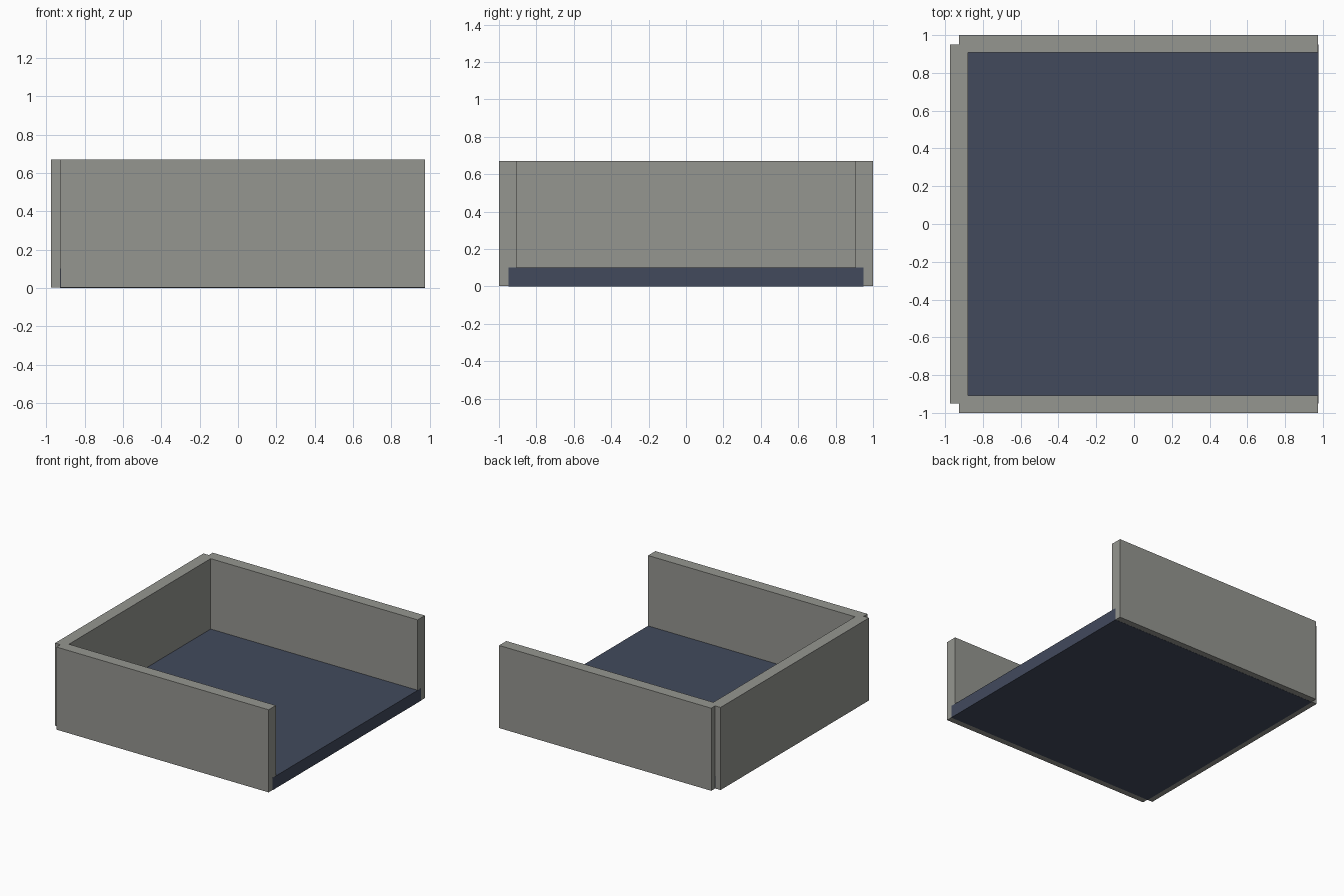
import bpy

if "Cube" in bpy.data.objects:
    bpy.data.objects.remove(bpy.data.objects["Cube"])


def material(name, rgb):
    m = bpy.data.materials.new(name)
    m.diffuse_color = (*rgb, 1.0)
    m.use_nodes = True
    m.node_tree.nodes["Principled BSDF"].inputs["Base Color"].default_value = m.diffuse_color
    return m


def box(name, lo, hi, mat):
    """Axis-aligned box between two corners."""
    bpy.ops.mesh.primitive_cube_add(size=1)
    ob = bpy.context.object
    ob.name = name
    for v in ob.data.vertices:
        v.co = [(a + b) / 2 + c * (b - a) for a, b, c in zip(lo, hi, v.co)]
    ob.data.materials.append(mat)
    return ob


concrete = material("warm grey concrete", (0.30, 0.305, 0.28))
slate = material("dark blue floor", (0.054, 0.068, 0.108))

HALF, TOP, LIFT = 0.975, 0.67, 0.001

# Floor slab, tucked halfway under the walls and a hair proud of them
box("floor", (-0.93, -0.95, 0), (HALF + LIFT, 0.95, 0.1), slate)

# Back wall closes the left end; the right end stays open
box("end_wall", (-HALF, -0.95, LIFT), (-0.88, 0.95, TOP), concrete)

# Matching long side walls
for name, s in (("front_wall", -1), ("rear_wall", 1)):
    y0, y1 = sorted((s * 0.907, s * 1.0))
    box(name, (-0.927, y0, LIFT), (HALF, y1, TOP), concrete)
